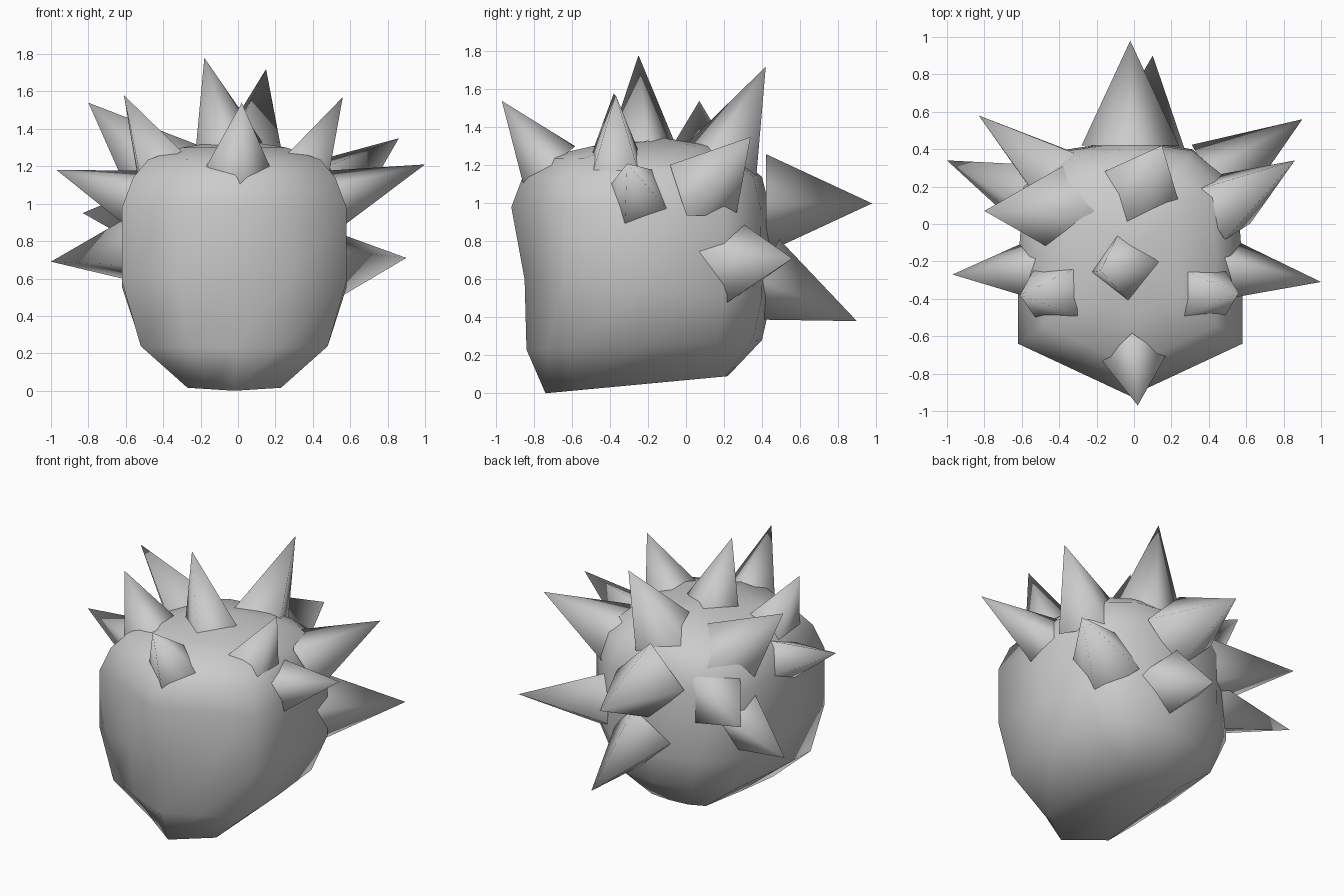
import bpy
import bmesh
from math import pi, cos, sin
from mathutils import Vector

cube = bpy.data.objects.get("Cube")
if cube:
    bpy.data.objects.remove(cube)

grey = bpy.data.materials.new("plain grey")
grey.use_nodes = True
colour = (0.6, 0.6, 0.6, 1)
grey.diffuse_color = colour
grey.node_tree.nodes["Principled BSDF"].inputs["Base Color"].default_value = colour


def finish(bm, name):
    bmesh.ops.recalc_face_normals(bm, faces=bm.faces)
    for face in bm.faces:
        face.smooth = True
    mesh = bpy.data.meshes.new(name)
    bm.to_mesh(mesh)
    bm.free()
    mesh.materials.append(grey)
    obj = bpy.data.objects.new(name, mesh)
    bpy.context.collection.objects.link(obj)
    return obj


def ring_points(zf, zb, w, yf, yc, ys, yb):
    """Horizontal ring: keeled front, straight sides, rounded back."""
    half = [(0, yf), (w / 2, (yf + yc) / 2), (w, yc), (w, (yc + ys) / 2),
            (w * 0.95, ys), (w * 0.55, yb - (yb - ys) * 0.2), (0, yb)]
    outline = half + [(-x, y) for x, y in half[-2:0:-1]]
    return [Vector((x - 0.02, y, zf + (zb - zf) * (y - yf) / (yb - yf)))
            for x, y in outline]


# Body: stacked rings (front z, back z, half width, front, corner, side end, back)
RINGS = [
    (0.00, 0.09, 0.25, -0.74, -0.57, 0.15, 0.22),
    (0.23, 0.28, 0.50, -0.84, -0.63, 0.16, 0.40),
    (0.60, 0.50, 0.60, -0.85, -0.64, 0.20, 0.45),
    (0.98, 0.98, 0.60, -0.92, -0.64, 0.20, 0.44),
    (1.14, 1.14, 0.54, -0.86, -0.60, 0.18, 0.40),
    (1.24, 1.22, 0.46, -0.76, -0.54, 0.14, 0.30),
    (1.30, 1.30, 0.28, -0.50, -0.38, 0.05, 0.17),
]
bm = bmesh.new()
rings = [[bm.verts.new(p) for p in ring_points(*r)] for r in RINGS]
count = len(rings[0])
for low, high in zip(rings, rings[1:]):
    for i in range(count):
        j = (i + 1) % count
        bm.faces.new((low[i], low[j], high[j], high[i]))
for ring, centre in ((rings[0], (-0.02, -0.2, 0.06)), (rings[-1], (-0.02, -0.12, 1.345))):
    hub = bm.verts.new(centre)
    for i in range(count):
        bm.faces.new((ring[i], ring[(i + 1) % count], hub))
finish(bm, "body")


def spike(name, base, tip, radius, roll):
    """Four-sided pyramid, open where it sinks into the body."""
    base, tip = Vector(base), Vector(tip)
    axis = (tip - base).normalized()
    side = axis.cross(Vector((0, 0, 1))).normalized()
    up = side.cross(axis)
    bm = bmesh.new()
    point = bm.verts.new(tip)
    corners = []
    for k in range(4):
        a = roll + k * pi / 2
        corners.append(bm.verts.new(base + (side * cos(a) + up * sin(a)) * radius))
    for k in range(4):
        bm.faces.new((corners[k], corners[(k + 1) % 4], point))
    finish(bm, name)


# Spikes: base centre, tip, base radius, roll
SPIKES = {
    "front_spike": ((0, -0.72, 1.2), (0.02, -0.97, 1.54), 0.17, 0),
    "front_left_top_spike": ((0.37, -0.37, 1.2), (0.56, -0.37, 1.57), 0.18, pi / 4),
    "front_right_top_spike": ((-0.42, -0.37, 1.22), (-0.61, -0.38, 1.58), 0.18, pi / 4),
    "crown_spike": ((-0.05, -0.23, 1.28), (-0.18, -0.25, 1.78), 0.19, 0),
    "rear_crown_spike": ((0.04, 0.18, 1.2), (0.15, 0.42, 1.72), 0.23, 0),
    "right_top_spike": ((-0.38, 0.07, 1.14), (-0.8, 0.07, 1.54), 0.24, 0),
    "left_upper_spike": ((0.47, 0.09, 1.07), (0.86, 0.34, 1.35), 0.22, pi / 4),
    "left_side_spike": ((0.52, -0.25, 1.03), (1.0, -0.31, 1.21), 0.17, 0.4),
    "right_side_spike": ((-0.55, -0.25, 1.03), (-0.97, -0.27, 1.18), 0.17, -0.4),
    "right_rear_spike": ((-0.42, 0.26, 0.93), (-0.83, 0.58, 0.95), 0.22, pi / 4),
    "left_rear_spike": ((0.43, 0.24, 0.68), (0.9, 0.56, 0.71), 0.23, 0.3),
    "right_low_spike": ((-0.53, 0.14, 0.75), (-1.0, 0.34, 0.69), 0.2, 0.4),
    "back_spike": ((-0.02, 0.42, 1.0), (-0.02, 0.98, 1.0), 0.26, 0),
    "back_low_spike": ((0.05, 0.4, 0.6), (0.1, 0.9, 0.38), 0.23, 0),
}
for name, shape in SPIKES.items():
    spike(name, *shape)
